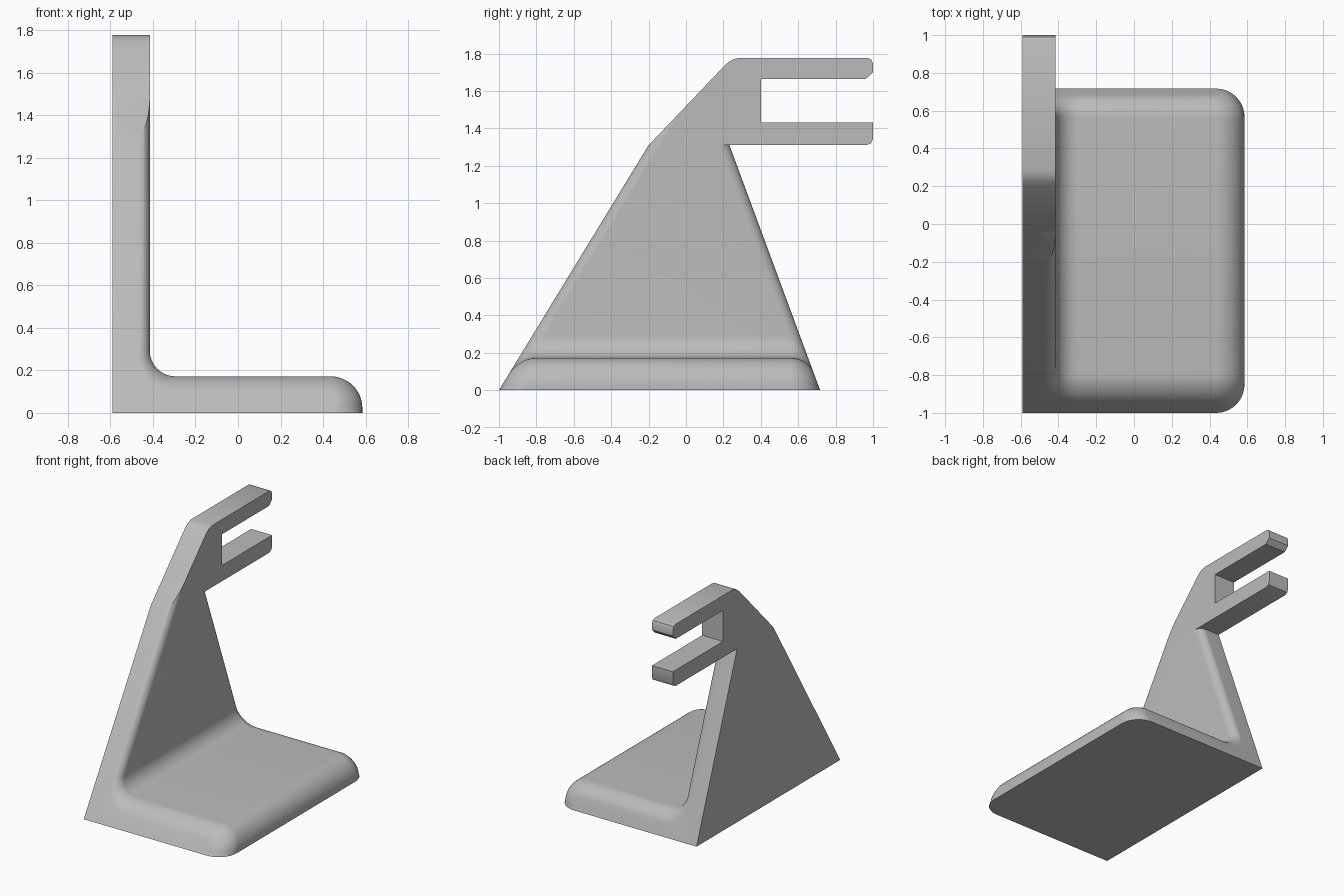
import bpy, bmesh
from math import sin, cos, pi, radians
from mathutils import Vector

cube = bpy.data.objects.get("Cube")
if cube:
    bpy.data.objects.remove(cube)

grey = bpy.data.materials.new("light_grey")
grey.use_nodes = True
colour = (0.5, 0.5, 0.5, 1)
grey.diffuse_color = colour
grey.node_tree.nodes["Principled BSDF"].inputs["Base Color"].default_value = colour

LEFT, INNER, OUTER = -0.59, -0.415, 0.585   # wall faces and base end
TOP, ROUND, FILLET, PEAK = 0.172, 0.15, 0.12, 1.6


def make_object(name, bm):
    bmesh.ops.recalc_face_normals(bm, faces=bm.faces)
    mesh = bpy.data.meshes.new(name)
    bm.to_mesh(mesh)
    bm.free()
    mesh.materials.append(grey)
    obj = bpy.data.objects.new(name, mesh)
    bpy.context.collection.objects.link(obj)
    return obj


def l_section():
    """Section points: x, z, inward normal x and z, edge rounding inset and depth."""
    pts = [(LEFT, 0, 0, 0, 0, 0), (OUTER, 0, -1, 0, ROUND, ROUND)]
    steps = 12
    for i in range(steps + 1):                # rounded outer edge of the base
        f = i / steps
        c, s = cos(f * pi / 2), sin(f * pi / 2)
        pts.append((OUTER - ROUND + ROUND * c, TOP - ROUND + ROUND * s, -c, -s,
                    ROUND - 0.07 * f, ROUND - 0.06 * f))
    for i in range(steps + 1):                # concave fillet into the wall
        f = i / steps
        c, s = cos(f * pi / 2), sin(f * pi / 2)
        pts.append((INNER + FILLET - FILLET * s, TOP + FILLET - FILLET * c, -s, -c,
                    0.08 - 0.025 * f, 0.09 - 0.026 * f))
    pts.append((INNER, PEAK, -1, 0, 0.055, 0.064))
    pts.append((LEFT, PEAK, 0, 0, 0, 0))
    return pts


# Base and wall: L section between two sloping ends with rounded rims
bm = bmesh.new()
section = l_section()
angles = [i / 10 * pi / 2 for i in range(11)]
stations = [(t, 1) for t in angles] + [(t, -1) for t in reversed(angles)]
rings = []
for t, side in stations:
    ring = []
    for x, z, nx, nz, inset, depth in section:
        k = inset * (1 - sin(t))
        px, pz = x + nx * k, z + nz * k
        dy = depth * (1 - cos(t))
        y = -1 + pz * 0.8 / 1.31 + dy if side > 0 else 0.717 - pz * 0.37 - dy
        ring.append(bm.verts.new((px, y, pz)))
    rings.append(ring)
n = len(section)
for a, b in zip(rings, rings[1:]):
    for i in range(n):
        j = (i + 1) % n
        bm.faces.new((a[i], a[j], b[j], b[i]))
bm.faces.new(rings[0])
bm.faces.new(rings[-1])
bmesh.ops.remove_doubles(bm, verts=bm.verts, dist=0.0001)
# trim the wall along the upper slope
cut = bmesh.ops.bisect_plane(bm, geom=bm.verts[:] + bm.edges[:] + bm.faces[:],
                             plane_co=Vector((0, -0.2, 1.31)),
                             plane_no=Vector((0, -0.44, 0.42)), clear_outer=True)
rim = [e for e in cut["geom_cut"] if isinstance(e, bmesh.types.BMEdge)]
bmesh.ops.holes_fill(bm, edges=rim, sides=0)
stand = make_object("stand", bm)

# Fork: flat plate with two prongs
outline = [(-0.136, 1.31), (-0.033, 1.485), (0.2, 1.729), (0.225, 1.752), (0.25, 1.768),
           (0.285, 1.777),
           (0.97, 1.777), (0.99, 1.768), (1, 1.745), (1, 1.7), (0.963, 1.665),
           (0.4, 1.665), (0.4, 1.43), (1, 1.43), (1, 1.345), (0.99, 1.321), (0.965, 1.31)]
bm = bmesh.new()
face = bm.faces.new([bm.verts.new((LEFT, y, z)) for y, z in outline])
ext = bmesh.ops.extrude_face_region(bm, geom=[face], use_keep_orig=True)
bmesh.ops.translate(bm, vec=(INNER - LEFT, 0, 0),
                    verts=[v for v in ext["geom"] if isinstance(v, bmesh.types.BMVert)])
fork = make_object("fork", bm)

# Merge into one solid
mod = stand.modifiers.new("union", "BOOLEAN")
mod.operation, mod.solver, mod.object = "UNION", "EXACT", fork
bpy.ops.object.select_all(action="DESELECT")
bpy.context.view_layer.objects.active = stand
stand.select_set(True)
bpy.ops.object.modifier_apply(modifier=mod.name)
bpy.data.objects.remove(fork)
bpy.ops.object.shade_smooth_by_angle(angle=radians(30))
